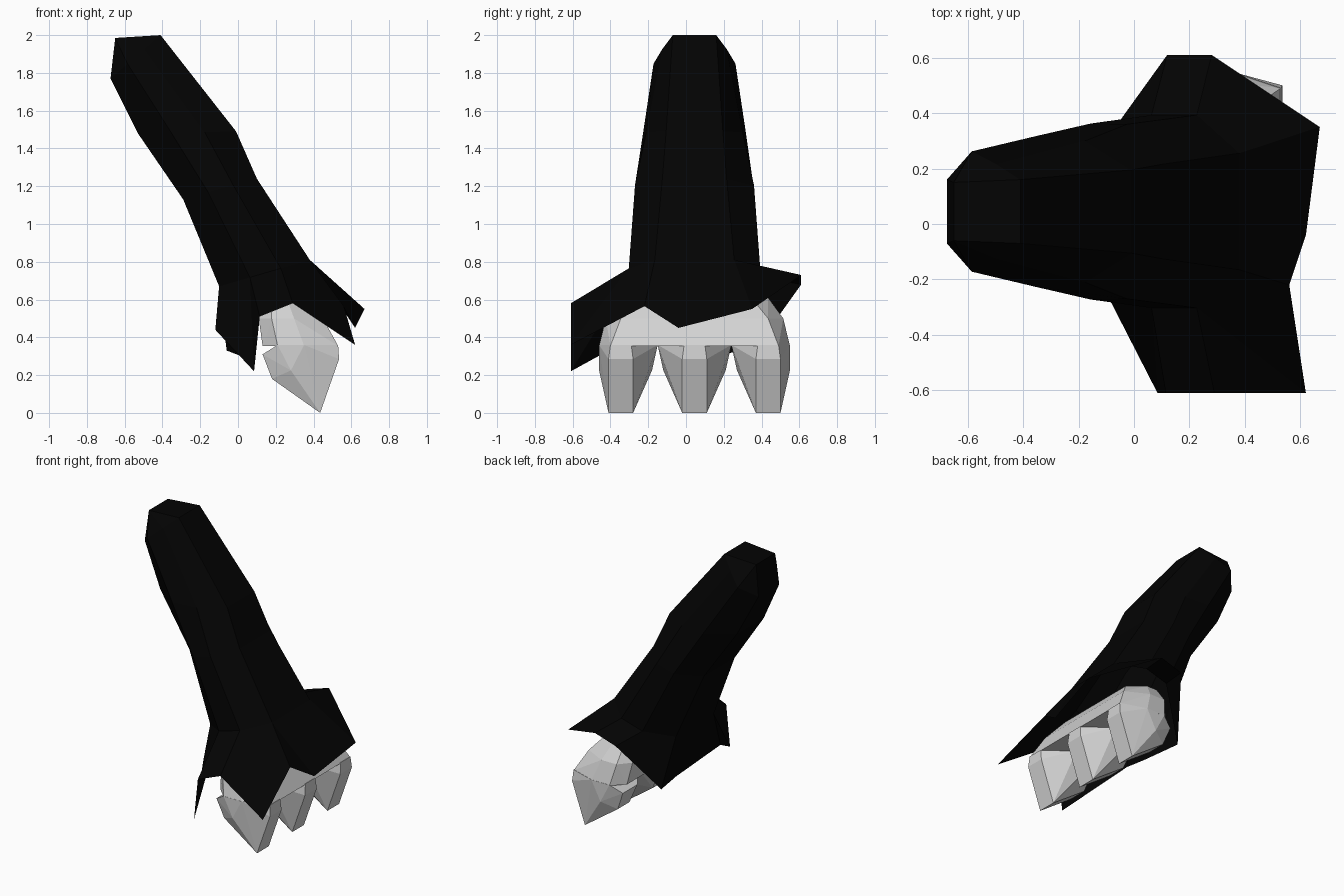
import bpy, bmesh

if "Cube" in bpy.data.objects:
    bpy.data.objects.remove(bpy.data.objects["Cube"])


def material(name, v):
    m = bpy.data.materials.new(name)
    m.diffuse_color = (v, v, v, 1)
    m.use_nodes = True
    m.node_tree.nodes["Principled BSDF"].inputs["Base Color"].default_value = m.diffuse_color
    return m


black = material("black cloth", 0.001)
grey = material("pale grey", 0.65)


def finish(bm, name, mat):
    bmesh.ops.recalc_face_normals(bm, faces=bm.faces)
    me = bpy.data.meshes.new(name)
    bm.to_mesh(me)
    bm.free()
    me.materials.append(mat)
    ob = bpy.data.objects.new(name, me)
    bpy.context.collection.objects.link(ob)
    return ob


def hull(name, pts, mat):
    bm = bmesh.new()
    for p in pts:
        bm.verts.new(p)
    out = bmesh.ops.convex_hull(bm, input=bm.verts)
    loose = {g for g in out["geom_interior"] + out["geom_unused"]
             if isinstance(g, bmesh.types.BMVert)}
    bmesh.ops.delete(bm, geom=list(loose), context='VERTS')
    finish(bm, name, mat)


# Sleeve: octagonal tube, each ring given by its upper and lower edge in xz
YC = 0.045
bm = bmesh.new()


def ring(hi, lo, half, upper, flat):
    vs = []
    for t, y in ((0, -flat), (0, flat), (.32, upper), (.66, half),
                 (1, flat), (1, -flat), (.66, -half), (.32, -upper)):
        vs.append(bm.verts.new((hi[0] + (lo[0] - hi[0]) * t, YC + y,
                                hi[1] + (lo[1] - hi[1]) * t)))
    return vs


rings = [ring((-.41, 2.0), (-.675, 1.77), .217, .17, .115),
         ring((-.01, 1.49), (-.53, 1.48), .272, .255, .15),
         ring((.10, 1.24), (-.29, 1.13), .317, .315, .17),
         ring((.38, .81), (-.10, .67), .348, .348, .21)]
for a, b in zip(rings, rings[1:]):
    for i in range(8):
        j = (i + 1) % 8
        bm.faces.new((a[i], a[j], b[j], b[i]))

# Blunt upper end
r = rings[0]
e0, e1 = [bm.verts.new((-.65, y, 1.985)) for y in (-.06, .15)]
for f in ((r[0], r[1], e1, e0), (r[1], r[2], e1), (r[2], r[3], e1), (r[3], r[4], e1),
          (r[4], r[5], e0, e1), (r[5], r[6], e0), (r[6], r[7], e0), (r[7], r[0], e0)):
    bm.faces.new(f)

# Jagged flared cuff: (ring vertex it hangs from, point)
rim = [(0, (.56, -.22, .565)), (0, (.62, -.04, .45)), (1, (.67, .35, .55)),
       (2, (.28, .61, .73)), (3, (.12, .61, .68)), (4, (-.06, .36, .33)),
       (4, (.005, .1, .305)), (5, (-.12, -.21, .44)), (6, (.085, -.61, .22)),
       (6, (.115, -.61, .51)), (7, (.29, -.61, .58)), (7, (.62, -.61, .36))]
top = rings[-1]
low = [(k, bm.verts.new(p)) for k, p in rim]
for (k, v), (m, w) in zip(low, low[1:] + low[:1]):
    bm.faces.new((top[k], top[m], w, v) if k != m else (top[k], w, v))
finish(bm, "sleeve", black)

# Paw body: stacked chamfered slices doming up inside the cuff
pts = []
for x0, x1, z, half, inset in ((.13, .53, .355, .505, .06), (.11, .45, .50, .47, .08),
                               (.13, .36, .61, .39, .09), (.17, .28, .68, .25, .09)):
    for s in (-1, 1):
        pts += [(x0, YC + s * (half - .08), z), (x1, YC + s * (half - inset), z),
                (x0 + (x1 - x0) * .2, YC + s * half, z),
                (x0 + (x1 - x0) * .55, YC + s * half, z)]
hull("paw", pts, grey)

# Three claws; outer flanks are narrower than those facing a neighbour
for n, name in ((-1, "claw_near"), (0, "claw_middle"), (1, "claw_far")):
    yc = YC + n * .39
    pts = []
    for s in (-1, 1):
        w = .115 if s == n else .195
        for x, y, z in ((.435, .065, 0), (.535, .065, .285), (.53, .055, .36),
                        (.35, w, .36), (.28, min(w, .165), .225), (.18, .065, .18),
                        (.13, .08, .31), (.21, w, .36)):
            pts.append((x, yc + s * y, z))
    hull(name, pts, grey)
